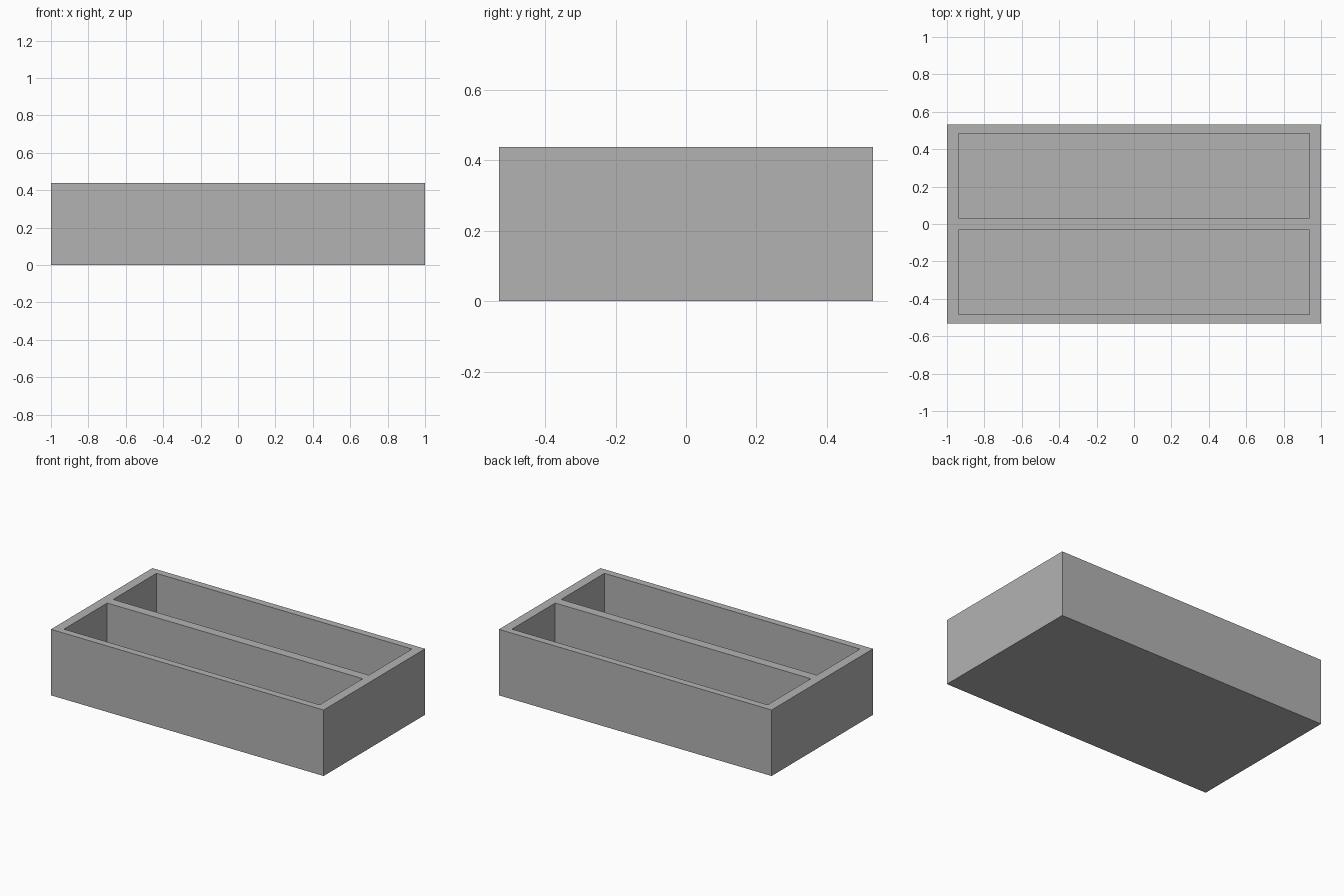
import bpy

default_cube = bpy.data.objects.get("Cube")
if default_cube:
    bpy.data.objects.remove(default_cube, do_unlink=True)

LENGTH, WIDTH, HEIGHT = 2.0, 1.0625, 0.4375
END_WALL, SIDE_WALL, DIVIDER, FLOOR = 0.0625, 0.047, 0.0625, 0.0625

grey = bpy.data.materials.new("plain grey")
grey.use_nodes = True
colour = (0.45, 0.45, 0.45, 1)
grey.diffuse_color = colour
grey.node_tree.nodes["Principled BSDF"].inputs["Base Color"].default_value = colour


def box(name, size, centre):
    bpy.ops.mesh.primitive_cube_add(size=1, location=centre)
    obj = bpy.context.object
    obj.name = name
    obj.scale = size
    bpy.ops.object.transform_apply(location=True, rotation=False, scale=True)
    obj.data.materials.append(grey)
    return obj


# Solid outer block
tray = box("divided_tray", (LENGTH, WIDTH, HEIGHT), (0, 0, HEIGHT / 2))

# Two long pockets, leaving a divider between them and a floor below
pocket_width = (WIDTH - DIVIDER) / 2 - SIDE_WALL
pocket_y = (DIVIDER + pocket_width) / 2
for label, side in (("front", -1), ("back", 1)):
    cutter = box(label + "_pocket_cutter",
                 (LENGTH - 2 * END_WALL, pocket_width, HEIGHT),
                 (0, side * pocket_y, FLOOR + HEIGHT / 2))
    cut = tray.modifiers.new(label + "_pocket", 'BOOLEAN')
    cut.operation = 'DIFFERENCE'
    cut.solver = 'EXACT'
    cut.object = cutter

    # Bake the cut, then drop the helper
    bpy.context.view_layer.objects.active = tray
    bpy.ops.object.modifier_apply(modifier=cut.name)
    bpy.data.objects.remove(cutter, do_unlink=True)
